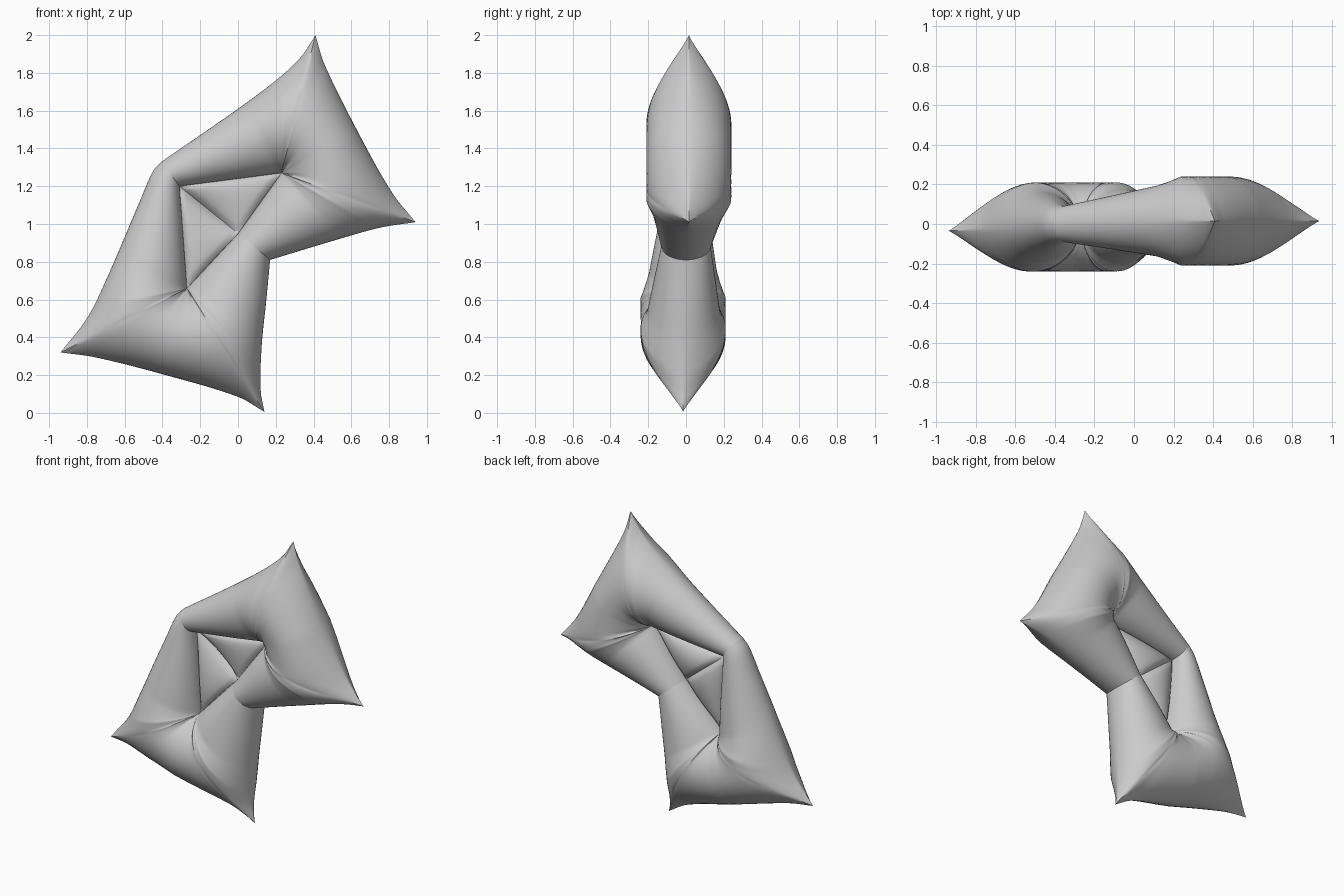
import bpy, bmesh, math
from mathutils import Vector

if "Cube" in bpy.data.objects:
    bpy.data.objects.remove(bpy.data.objects["Cube"])

# Shared corner points (x, z) of the fold line and the inner opening
FOLD_A_OUT, FOLD_A_IN = (-0.405, 1.33), (-0.31, 1.20)
FOLD_B_OUT, FOLD_B_IN = (0.17, 0.81), (0.0, 0.95)
N_LEG, N_SEC = 40, 24
NORMAL = Vector((0.674, 0.739))


def spline(pts, t):
    """Catmull-Rom through 2D points, parametrised by chord length."""
    p = [Vector(a) for a in pts]
    d = [0.0]
    for a, b in zip(p, p[1:]):
        d.append(d[-1] + (b - a).length)
    s = t * d[-1]
    i = 0
    while i < len(p) - 2 and s > d[i + 1]:
        i += 1
    u = (s - d[i]) / (d[i + 1] - d[i])

    def tangent(k):
        a, b = max(k - 1, 0), min(k + 1, len(p) - 1)
        return (p[b] - p[a]) / (d[b] - d[a]) * (d[i + 1] - d[i])
    return (p[i] * (2*u**3 - 3*u**2 + 1) + tangent(i) * (u**3 - 2*u**2 + u)
            + p[i + 1] * (3*u**2 - 2*u**3) + tangent(i + 1) * (u**3 - u**2))


def mid_y(x, z):
    """Slight lean of each lobe away from the fold."""
    d = (Vector((x, z)) - Vector(FOLD_B_OUT)).dot(NORMAL)
    return 0.015 * max(-1, min(1, d / 0.45)) - 0.045 * max(0, -x - 0.5)


def finish(name, bm):
    bmesh.ops.remove_doubles(bm, verts=bm.verts, dist=0.0004)
    bmesh.ops.recalc_face_normals(bm, faces=bm.faces)
    me = bpy.data.meshes.new(name)
    bm.to_mesh(me)
    bm.free()
    ob = bpy.data.objects.new(name, me)
    bpy.context.collection.objects.link(ob)
    bpy.context.view_layer.objects.active = ob
    ob.select_set(True)
    bpy.ops.object.shade_smooth_by_angle(angle=math.radians(50))
    ob.select_set(False)


def lobe(name, legs, corner):
    """U-shaped inflated tube: loft sections from outer edge to inner edge."""
    corner = Vector(corner)
    in_a, in_b = Vector(FOLD_A_IN), Vector(FOLD_B_IN)
    bm = bmesh.new()
    rings = []
    for k in range(3 * N_LEG + 1):
        s = k / N_LEG
        leg = min(int(s + 1e-6), 2)
        o = spline(legs[leg], min(1, s - leg))
        # inner point runs along the opening, then pivots on its corner
        fa, fb = min(1, s / 0.5), min(1, (3 - s) / 0.5)
        inner = in_a.lerp(corner, fa) if s < 1.5 else in_b.lerp(corner, fb)
        f = min(fa, fb)
        ha = 0.09 + 0.135 * min(1, s / 0.75)
        hb = 0.13 + 0.095 * min(1, (3 - s) / 0.75)
        height = min(ha, hb)
        # profile turns from elliptical to slim and conical at the tips
        tip = max(math.exp(-abs(s - 1) / 0.2), math.exp(-abs(s - 2) / 0.2))
        p = 0.5 + 0.7 * tip
        q = 0.5 + 0.12 * f**3
        peak = p / (p + q)
        norm = peak**p * (1 - peak)**q
        crease = sum(math.exp(-((s - c) / 0.1)**2) for c in (1.3, 1.85))
        front, back = [], []
        for j in range(N_SEC + 1):
            v = (1 - math.cos(math.pi * j / N_SEC)) / 2
            h = height * max(0, v)**p * max(0, 1 - v)**q / norm
            h *= 1 - 0.15 * crease * v**8
            x, z = o.lerp(inner, v)
            y = mid_y(x, z)
            front.append(bm.verts.new((x, y - h, z)))
            if 0 < j < N_SEC:
                back.append(bm.verts.new((x, y + h, z)))
        rings.append(front + back[::-1])
    for a, b in zip(rings, rings[1:]):
        n = len(a)
        for j in range(n):
            m = (j + 1) % n
            bm.faces.new((a[j], a[m], b[m], b[j]))
    finish(name, bm)


def web(name, corner):
    """Small puffed triangle filling half of the opening."""
    a, b, c = Vector(FOLD_A_IN), Vector(FOLD_B_IN), Vector(corner)
    n = 20
    bm = bmesh.new()
    for side in (-1, 1):
        g = {}
        for i in range(n + 1):
            for j in range(n + 1 - i):
                u, v = i / n, j / n
                w = 1 - u - v
                x, z = a * u + b * v + c * w
                puff = 0.045 * math.sqrt(max(0, 27 * u * v * w))
                y = mid_y(x, z) + 0.04 * 4 * u * v + side * puff
                g[i, j] = bm.verts.new((x, y, z))
        for i in range(n):
            for j in range(n - i):
                bm.faces.new((g[i, j], g[i + 1, j], g[i, j + 1]))
                if i + j < n - 1:
                    bm.faces.new((g[i + 1, j], g[i + 1, j + 1], g[i, j + 1]))
    finish(name, bm)


# Upper lobe
UP_IN, LOW_IN = (0.23, 1.27), (-0.27, 0.66)
lobe("upper_lobe", [
    [FOLD_A_OUT, (0.0, 1.61), (0.2, 1.76), (0.33, 1.88), (0.41, 2.0)],
    [(0.41, 2.0), (0.46, 1.84), (0.66, 1.44), (0.82, 1.16), (0.94, 1.01)],
    [(0.94, 1.01), (0.75, 0.98), (0.5, 0.91), FOLD_B_OUT]], UP_IN)

# Lower lobe
lobe("lower_lobe", [
    [FOLD_A_OUT, (-0.45, 1.28), (-0.52, 1.12), (-0.70, 0.70), (-0.80, 0.50), (-0.94, 0.32)],
    [(-0.94, 0.32), (-0.76, 0.295), (-0.4, 0.205), (0.0, 0.085), (0.14, 0.005)],
    [(0.14, 0.005), (0.12, 0.12), (0.125, 0.35), (0.15, 0.6), FOLD_B_OUT]], LOW_IN)

# Puffed webs inside the opening
web("upper_web", UP_IN)
web("lower_web", LOW_IN)
